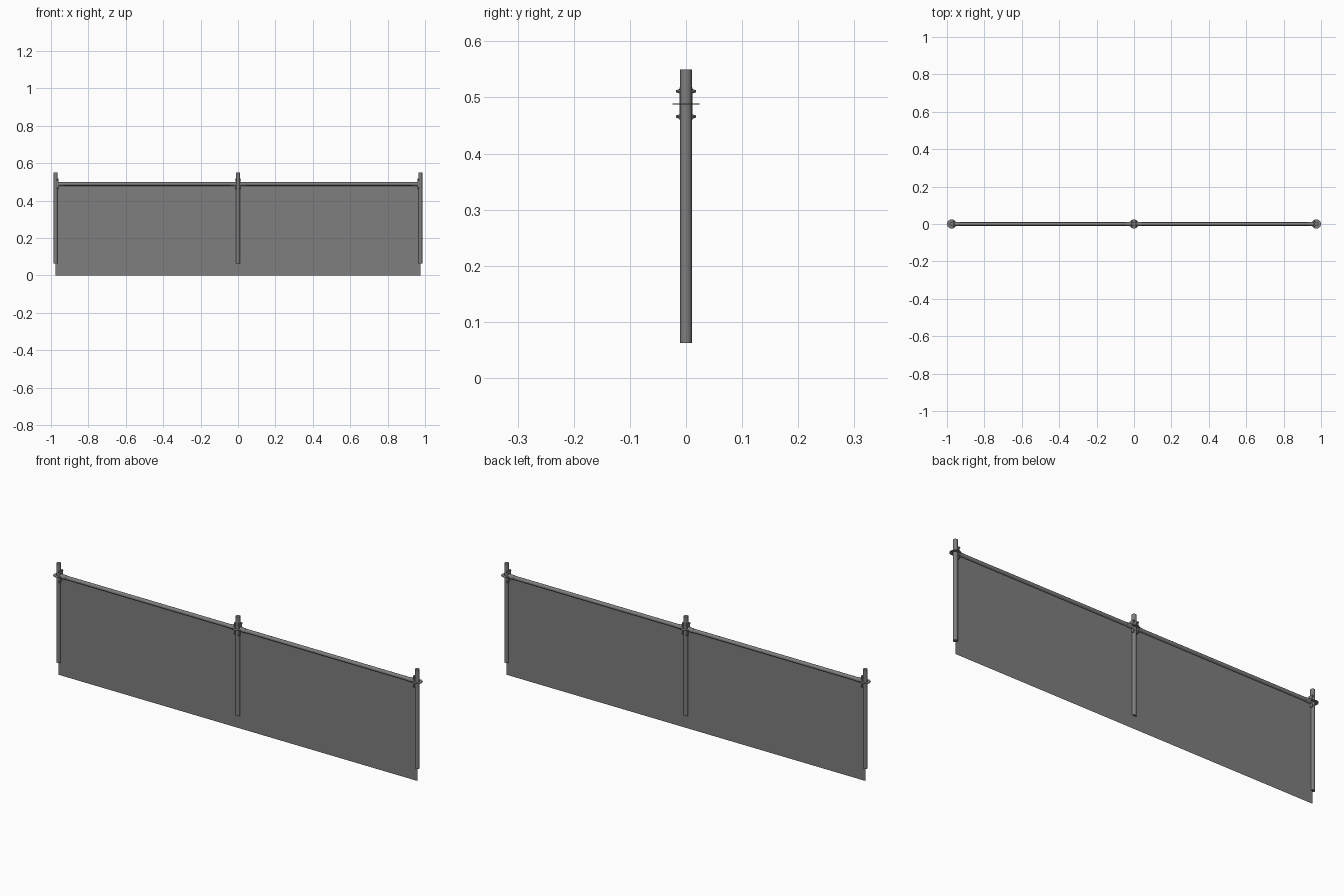
import bpy, math
from mathutils import Vector

if "Cube" in bpy.data.objects:
    bpy.data.objects.remove(bpy.data.objects["Cube"])

POSTS = (-0.975, 0.0, 0.975)
ZC = 0.4885
dark = bpy.data.materials.new("dark_grey")
dark.diffuse_color = (0.21, 0.21, 0.21, 1)
dark.use_nodes = True
dark.node_tree.nodes["Principled BSDF"].inputs["Base Color"].default_value = dark.diffuse_color


def finish(name):
    o = bpy.context.object
    o.name = name
    o.data.materials.append(dark)
    return o


def tube(name, a, b, r, sides=20, r2=None):
    a, b = Vector(a), Vector(b)
    d = b - a
    bpy.ops.mesh.primitive_cone_add(vertices=sides, radius1=r, radius2=r if r2 is None else r2,
                                    depth=d.length, location=(a + b) / 2)
    o = finish(name)
    o.rotation_euler = d.to_track_quat('Z', 'Y').to_euler()
    bpy.ops.object.shade_smooth_by_angle()
    return o


def box(name, loc, size):
    bpy.ops.mesh.primitive_cube_add(size=1, location=loc)
    finish(name).scale = size


# thin infill sheet
bpy.ops.mesh.primitive_plane_add(size=1, location=(0, 0, 0.245), rotation=(math.pi / 2, 0, 0))
finish("infill_sheet").scale = (1.95, 0.49, 1)

for x in POSTS:
    # upright with rosette disc
    tube("post", (x, 0, 0.0625), (x, 0, 0.55), 0.0105, 24)
    tube("rosette_disc", (x, 0, ZC - 0.001), (x, 0, ZC + 0.001), 0.0245, 24)

for x0, x1 in zip(POSTS, POSTS[1:]):
    # horizontal rail with a clamp head at both ends
    tube("rail", (x0 + 0.01, 0, ZC), (x1 - 0.01, 0, ZC), 0.0095, 20)
    for x, s in ((x0, 1), (x1, -1)):
        box("clamp_jaw", (x + s * 0.011, 0, ZC), (0.006, 0.023, 0.058))
        tube("rail_head", (x + s * 0.012, 0, ZC), (x + s * 0.042, 0, ZC), 0.0118, 16, 0.0105)
        # small bolts through the jaw
        for z in (0.466, 0.511):
            for t in (-1, 1):
                tube("bolt", (x + s * 0.011, t * 0.011, z), (x + s * 0.011, t * 0.0175, z), 0.004, 8, 0.002)
